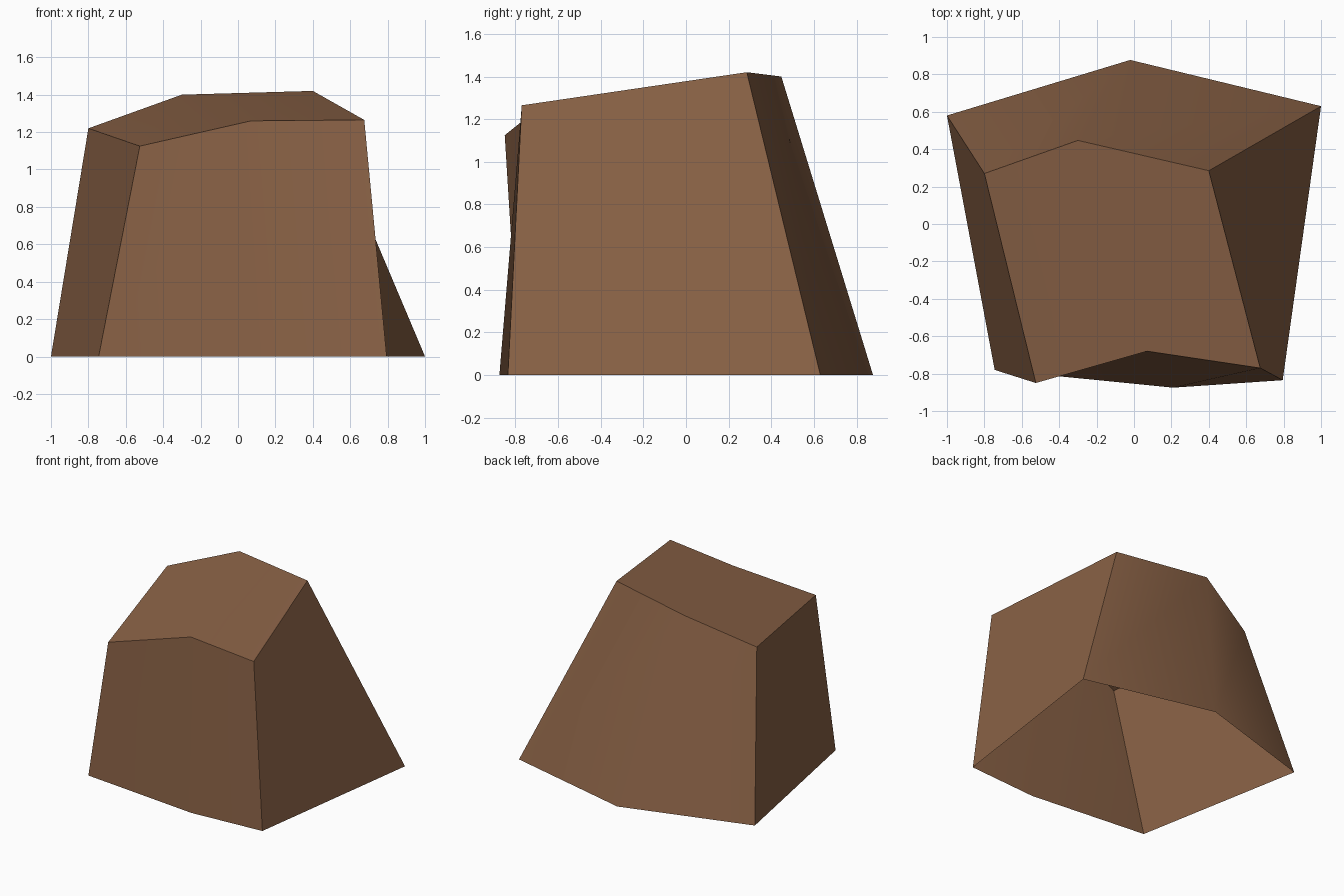
import bpy
import bmesh
import math

cube = bpy.data.objects.get("Cube")
if cube:
    bpy.data.objects.remove(cube, do_unlink=True)

# One flat brown for the whole stone
brown = bpy.data.materials.new("brown_stone")
brown.use_nodes = True
colour = (0.25, 0.12, 0.06, 1.0)
brown.diffuse_color = colour
brown.node_tree.nodes["Principled BSDF"].inputs["Base Color"].default_value = colour

# Matching outlines, counterclockwise from the front corner at -x
base = [(-0.745, -0.78, 0), (0.21, -0.875, 0), (0.795, -0.835, 0),
        (1.0, 0.63, 0), (-0.02, 0.877, 0), (-1.0, 0.58, 0)]
crown = [(-0.525, -0.85, 1.125), (0.07, -0.68, 1.26), (0.675, -0.77, 1.265),
         (0.40, 0.285, 1.42), (-0.30, 0.447, 1.40), (-0.80, 0.27, 1.22)]

bm = bmesh.new()
low = [bm.verts.new(p) for p in base]
high = [bm.verts.new(p) for p in crown]

# Leaning side walls, open underneath
for i in range(len(low)):
    j = (i + 1) % len(low)
    bm.faces.new((low[i], low[j], high[j], high[i]))

# Top made of two halves
bm.faces.new((high[0], high[1], high[4], high[5]))
bm.faces.new((high[1], high[2], high[3], high[4]))

mesh = bpy.data.meshes.new("rock")
bm.to_mesh(mesh)
bm.free()
mesh.materials.append(brown)
rock = bpy.data.objects.new("rock", mesh)
bpy.context.collection.objects.link(rock)

# Soften the shallow bends, keep the corners crisp
bpy.ops.object.select_all(action="DESELECT")
rock.select_set(True)
bpy.context.view_layer.objects.active = rock
bpy.ops.object.shade_smooth_by_angle(angle=math.radians(40))
